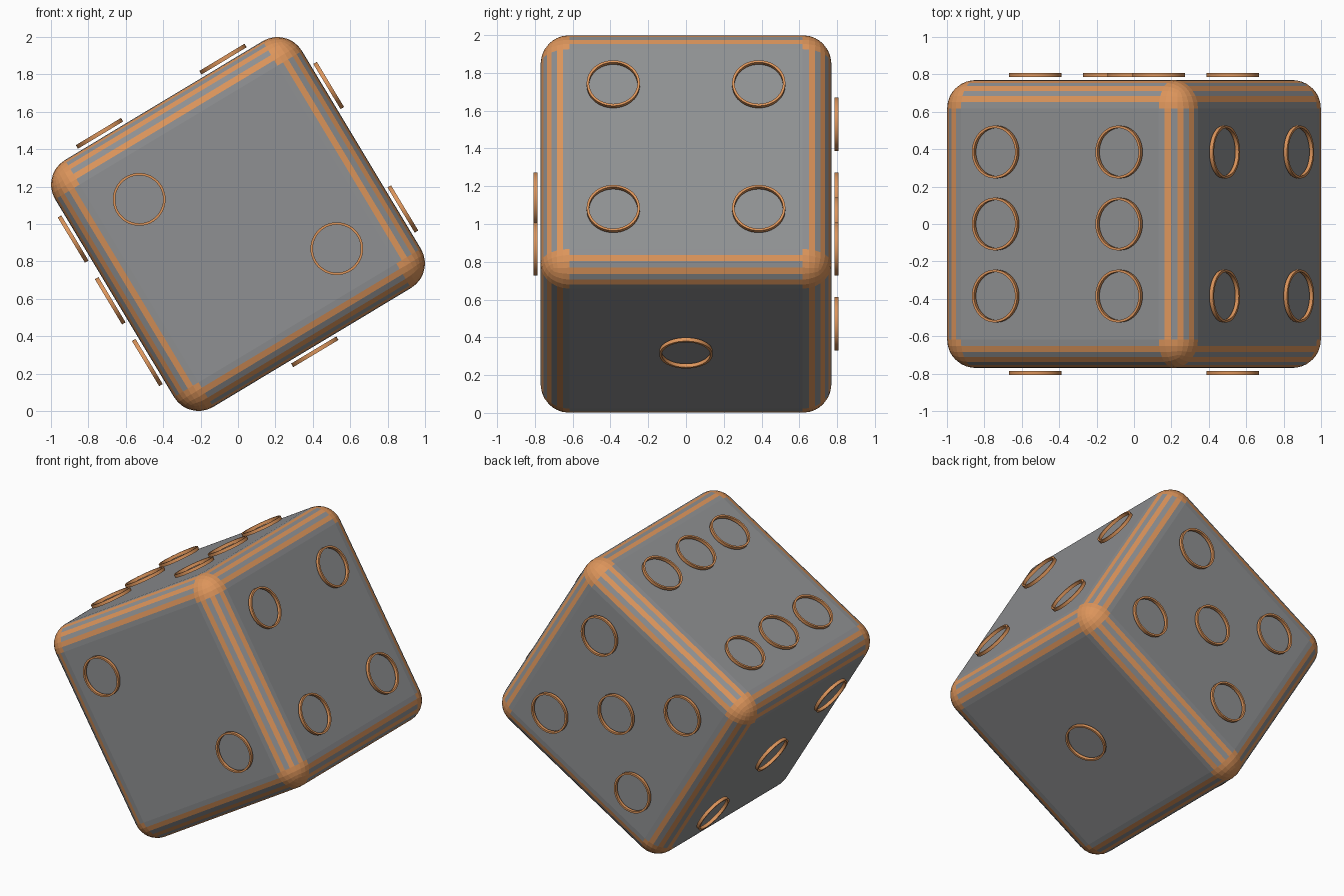
import bpy, bmesh, math
from mathutils import Matrix, Vector

if "Cube" in bpy.data.objects:
    bpy.data.objects.remove(bpy.data.objects["Cube"])

H, R, SEG = 0.77, 0.153, 7          # half size, edge radius, edge strips
CORE = H - R
PIP = 0.385                         # pip spacing from face centre
TILT = Matrix.Translation((0, 0, 1)) @ Matrix.Rotation(math.radians(-31), 4, 'Y')


def material(name, rgb):
    m = bpy.data.materials.new(name)
    m.diffuse_color = (*rgb, 1)
    m.use_nodes = True
    m.node_tree.nodes["Principled BSDF"].inputs["Base Color"].default_value = m.diffuse_color
    return m


grey = material("steel grey", (0.275, 0.28, 0.288))
copper = material("copper", (0.72, 0.30, 0.105))


def add_object(name, bm, mats):
    bmesh.ops.recalc_face_normals(bm, faces=bm.faces)
    me = bpy.data.meshes.new(name)
    bm.to_mesh(me)
    bm.free()
    for m in mats:
        me.materials.append(m)
    ob = bpy.data.objects.new(name, me)
    ob.matrix_world = TILT
    bpy.context.collection.objects.link(ob)
    return ob


# die body: rounded cube, alternate edge strips and all corners in copper
bm = bmesh.new()
bmesh.ops.create_cube(bm, size=2 * H)
bmesh.ops.bevel(bm, geom=bm.edges[:], offset=R, offset_type='OFFSET',
                segments=SEG, profile=0.5, affect='EDGES')
for f in bm.faces:
    c = f.calc_center_median()
    over = [abs(v) - CORE for v in c if abs(v) - CORE > 1e-4]
    if len(over) == 3:
        f.material_index = 1
    elif len(over) == 2:
        strip = int(math.atan2(over[0], over[1]) / (math.pi / 2) * SEG)
        f.material_index = strip % 2
add_object("die_body", bm, [grey, copper])


# pip rings: thin hollow bands floating just off each face
def ring(bm, mat, sides=48):
    profile = [(0.141, 0.786), (0.141, 0.808), (0.128, 0.808), (0.128, 0.786)]
    loops = []
    for i in range(sides):
        a = 2 * math.pi * i / sides
        loops.append([bm.verts.new(mat @ Vector((r * math.cos(a), r * math.sin(a), z)))
                      for r, z in profile])
    for i in range(sides):
        p, q = loops[i], loops[(i + 1) % sides]
        for j in range(4):
            k = (j + 1) % 4
            bm.faces.new((p[j], q[j], q[k], p[k]))


# face name: outward, first and second in-plane directions, pip spots
X, Y, Z = Vector((1, 0, 0)), Vector((0, 1, 0)), Vector((0, 0, 1))
corners = [(u, v) for u in (-1, 1) for v in (-1, 1)]
faces = {
    "one": (-Z, X, Y, [(0, 0)]),
    "two": (-Y, X, Z, [(-1, 1), (1, -1)]),
    "three": (-X, Y, Z, [(-1, 1), (0, 0), (1, -1)]),
    "four": (X, Y, Z, corners),
    "five": (Y, X, Z, corners + [(0, 0)]),
    "six": (Z, X, Y, corners + [(-1, 0), (1, 0)]),
}
for name, (n, u, v, spots) in faces.items():
    bm = bmesh.new()
    basis = Matrix((u, v, n)).transposed().to_4x4()
    for a, b in spots:
        ring(bm, basis @ Matrix.Translation((a * PIP, b * PIP, 0)))
    ob = add_object("pips_" + name, bm, [copper])
    bpy.ops.object.select_all(action='DESELECT')
    ob.select_set(True)
    bpy.context.view_layer.objects.active = ob
    bpy.ops.object.shade_smooth_by_angle(angle=math.radians(30))
